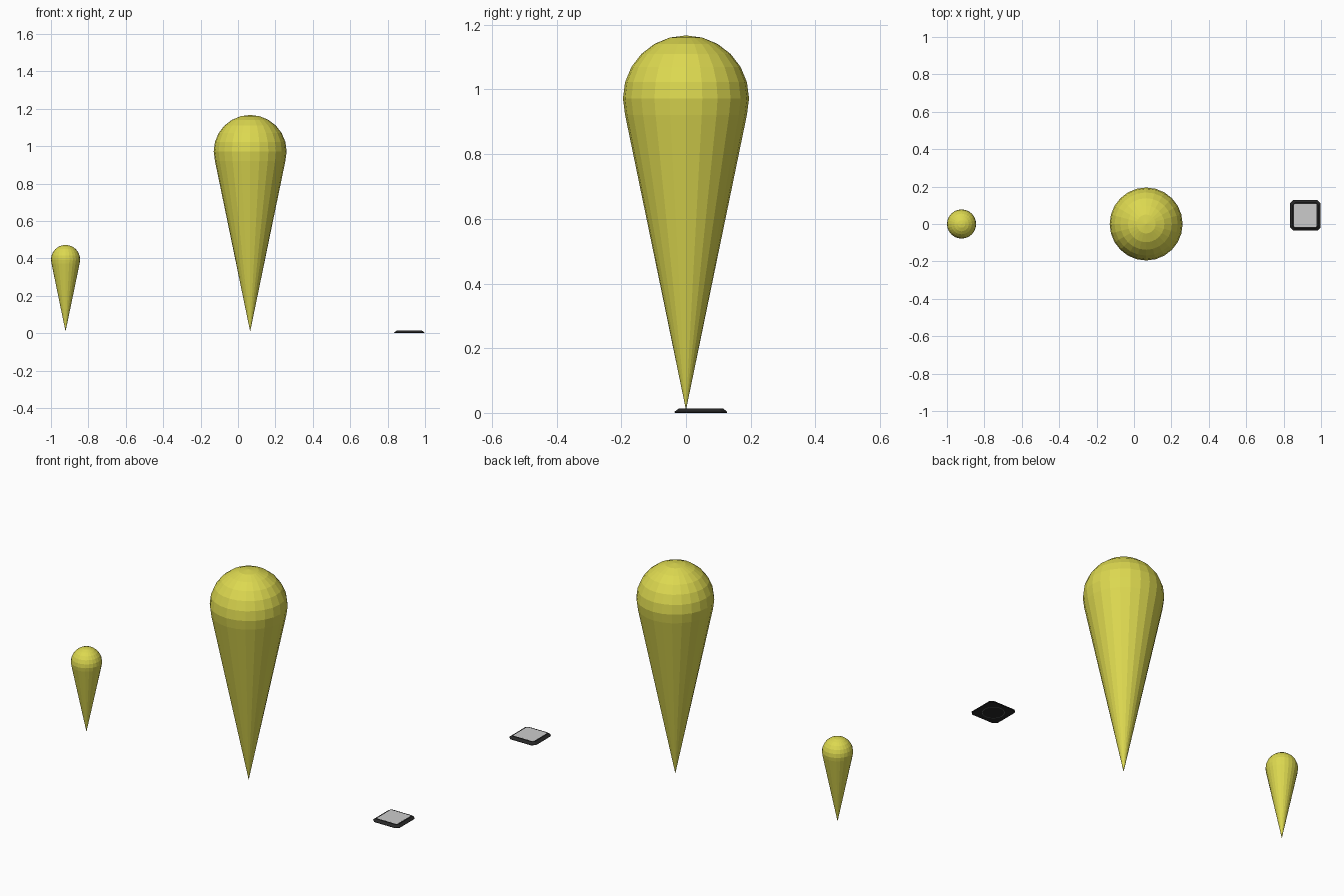
import bpy, bmesh, math

if "Cube" in bpy.data.objects:
    bpy.data.objects.remove(bpy.data.objects["Cube"])


def material(name, rgb):
    m = bpy.data.materials.new(name)
    m.diffuse_color = (*rgb, 1)
    m.use_nodes = True
    m.node_tree.nodes["Principled BSDF"].inputs["Base Color"].default_value = m.diffuse_color
    return m


YELLOW = material("yellow", (0.72, 0.69, 0.08))
BLACK = material("black", (0.02, 0.02, 0.02))
RING = material("ring_grey", (0.12, 0.13, 0.13))


def finish(name, bm, mat=None):
    bmesh.ops.recalc_face_normals(bm, faces=bm.faces)
    mesh = bpy.data.meshes.new(name)
    bm.to_mesh(mesh)
    bm.free()
    ob = bpy.data.objects.new(name, mesh)
    bpy.context.collection.objects.link(ob)
    if mat:
        mesh.materials.append(mat)
    return ob


def loft(bm, rings, cap_start=True, cap_end=True):
    """Bridge successive rings of points with quads."""
    vs = [[bm.verts.new(p) for p in r] for r in rings]
    n = len(vs[0])
    for a, b in zip(vs, vs[1:]):
        for i in range(n):
            j = (i + 1) % n
            bm.faces.new((a[i], a[j], b[j], b[i]))
    if cap_start:
        bm.faces.new(vs[0])
    if cap_end:
        bm.faces.new(vs[-1])
    return vs


# Map pin: flat-shaded ball whose underside is drawn down to a point
def map_pin(name, x, scale, tip_z=0.009):
    radius, ball_z = 0.195, 0.963
    bm = bmesh.new()
    bmesh.ops.create_uvsphere(bm, u_segments=24, v_segments=12, radius=radius)
    low = [v for v in bm.verts if v.co.z < -radius * math.sin(math.radians(20))]
    r0 = radius * math.cos(math.radians(15))
    z0 = -radius * math.sin(math.radians(15))
    bmesh.ops.delete(bm, geom=low, context='VERTS')
    rim = [e for e in bm.edges if e.is_boundary]
    tip = bm.verts.new((0, 0, -ball_z))
    for e in rim:
        bm.faces.new((e.verts[0], e.verts[1], tip))
    for v in bm.verts:
        v.co = (x + v.co.x * scale, v.co.y * scale,
                tip_z + (v.co.z + ball_z) * scale)
    return finish(name, bm, YELLOW)


map_pin("large_pin", 0.065, 1.0)
map_pin("small_pin", -0.922, 0.4)

# Flat square tile with clipped corners
TX, TY = 0.916, 0.046


def octagon(half, clip, z):
    a, b = half, half - clip
    pts = [(a, -b), (a, b), (b, a), (-b, a), (-a, b), (-a, -b), (-b, -a), (b, -a)]
    return [(TX + px, TY + py, z) for px, py in pts]


bm = bmesh.new()
loft(bm, [octagon(0.080, 0.018, 0.0), octagon(0.082, 0.018, 0.003),
          octagon(0.068, 0.012, 0.014), octagon(0.061, 0.004, 0.014)],
     cap_end=False)
finish("tile_body", bm, BLACK)

# Grey top panel of the tile
bm = bmesh.new()
loft(bm, [octagon(0.061, 0.004, 0.012), octagon(0.061, 0.004, 0.0142)])
finish("tile_top_panel", bm)

# Thin ring on the underside of the tile
bm = bmesh.new()


def circle(r, z):
    return [(TX + r * math.cos(math.tau * i / 32),
             TY + r * math.sin(math.tau * i / 32), z) for i in range(32)]


loft(bm, [circle(0.055, -0.0004), circle(0.051, -0.0004)], False, False)
for f in bm.faces:
    f.normal_flip()
ob = finish("tile_underside_ring", bm, RING)
